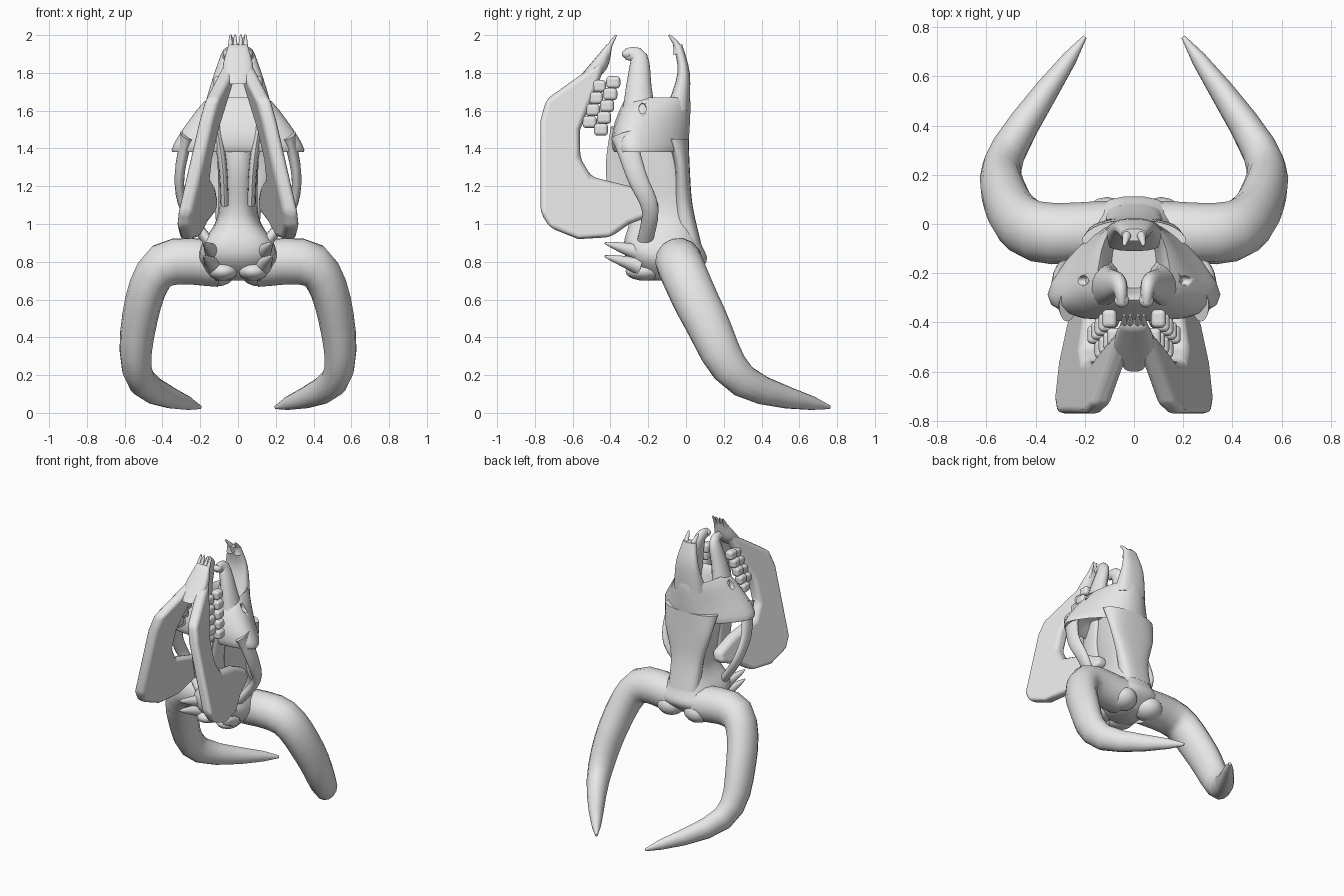
import bpy, bmesh, math
from mathutils import Vector

cube = bpy.data.objects.get("Cube")
if cube:
    bpy.data.objects.remove(cube)

grey = (.8, .8, .8, 1)
bone = bpy.data.materials.new("bone_grey")
bone.use_nodes = True
bone.diffuse_color = grey
bone.node_tree.nodes["Principled BSDF"].inputs["Base Color"].default_value = grey


def finish(name, bm, mirror=True):
    """Turn the mesh into a smooth bone object, mirrored across x if asked."""
    bmesh.ops.recalc_face_normals(bm, faces=bm.faces)
    mesh = bpy.data.meshes.new(name)
    bm.to_mesh(mesh)
    bm.free()
    mesh.materials.append(bone)
    for face in mesh.polygons:
        face.use_smooth = True
    mesh.set_sharp_from_angle(angle=math.radians(60))
    obj = bpy.data.objects.new(name, mesh)
    bpy.context.collection.objects.link(obj)
    if mirror:
        obj.modifiers.new("mirror", "MIRROR").use_mirror_merge = False
    return obj


def spline(points, steps=4):
    """Smooth curve through points of any dimension."""
    keys = [Vector(p) for p in points]
    padded = [keys[0], *keys, keys[-1]]
    result = []
    for before, start, end, after in zip(padded, padded[1:], padded[2:], padded[3:]):
        slope_in, slope_out = (end - before) / 2, (after - start) / 2
        for step in range(steps):
            t = step / steps
            ease = t * t * (3 - 2 * t)
            result.append(start.lerp(end, ease)
                          + slope_in * t * (1 - t) ** 2
                          - slope_out * t * t * (1 - t))
    return result + [keys[-1]]


def skin(name, rings, mirror):
    """Join rings of points into a closed skin."""
    bm = bmesh.new()
    loops = [[bm.verts.new(point) for point in ring] for ring in rings]
    for low, high in zip(loops, loops[1:]):
        for i in range(len(low)):
            bm.faces.new((low[i - 1], low[i], high[i], high[i - 1]))
    bm.faces.new(loops[0])
    bm.faces.new(loops[-1])
    return finish(name, bm, mirror)


def angles(sides):
    return [math.tau * (i + .5) / sides for i in range(sides)]


def loft(name, stations, power=.75):
    """Stations: height, front y, back y, front half width, back half width."""
    def soft(value):
        return math.copysign(abs(value) ** power, value)

    rings = []
    for z, front, back, wide_front, wide_back in spline(stations):
        ring = []
        for a in angles(24):
            depth = (1 + soft(math.sin(a))) / 2
            width = wide_front + (wide_back - wide_front) * depth
            ring.append((soft(math.cos(a)) * width, front + (back - front) * depth, z))
        rings.append(ring)
    return skin(name, rings, False)


def tube(name, path, start, end, power=1, squash=1):
    """Mirrored tapered tube along a smooth path; squash scales its width in x."""
    points = spline(path)
    last = len(points) - 1
    side = Vector((.2, 1, .3))
    rings = []
    for i, point in enumerate(points):
        along = (points[min(i + 1, last)] - points[max(i - 1, 0)]).normalized()
        side = (side - along * side.dot(along)).normalized()
        up = along.cross(side)
        radius = end + (start - end) * (1 - (i / last) ** power)
        ring = []
        for a in angles(14):
            offset = (side * math.cos(a) + up * math.sin(a)) * radius
            offset.x *= squash
            ring.append(point + offset)
        rings.append(ring)
    return skin(name, rings, True)


def blob(name, centre, size):
    """Mirrored pair of ellipsoids."""
    bm = bmesh.new()
    bmesh.ops.create_uvsphere(bm, u_segments=16, v_segments=10, radius=1)
    bmesh.ops.scale(bm, vec=size, verts=bm.verts)
    bmesh.ops.translate(bm, vec=centre, verts=bm.verts)
    return finish(name, bm)


def round_edges(obj, width):
    bevel = obj.modifiers.new("rounding", "BEVEL")
    bevel.width = width
    bevel.segments = 3
    bevel.harden_normals = True


def tooth_row(name, start, end, count):
    """Mirrored row of rounded cheek teeth."""
    bm = bmesh.new()
    for i in range(count):
        made = bmesh.ops.create_cube(bm, size=1)["verts"]
        bmesh.ops.scale(bm, vec=(.06, .075, .065), verts=made)
        place = Vector(start).lerp(Vector(end), i / (count - 1))
        bmesh.ops.translate(bm, vec=place, verts=made)
    round_edges(finish(name, bm), .02)


# Horns sweeping out, down and back
tube("horns", [(.1, -.03, .79), (.4, -.03, .78), (.52, .1, .5), (.51, .3, .17), (.2, .76, .03)],
     start=.125, end=.01, power=4, squash=.8)

# Cheeks and muzzle, hollow under the eye sockets and at the nose
face = loft("face", [(1.47, -.3, -.06, .26, .1), (1.38, -.38, 0, .44, .17),
                     (1.5, -.39, .02, .37, .14), (1.67, -.31, .02, .17, .11),
                     (1.52, -.26, -.03, .1, .08)])

# Small nerve openings through the cheeks
cutter = blob("cheek_opening_cutter", (.2, -.23, 1.61), (.06, .02, .03))
cutter.hide_render = True
cutter.display_type = "WIRE"
opening = face.modifiers.new("openings", "BOOLEAN")
opening.operation = "DIFFERENCE"
opening.object = cutter

# Braincase, narrow at the temples, with the poll below
loft("cranium", [(.7, -.2, 0, .1, .14), (.8, -.31, .11, .2, .2), (.9, -.33, .08, .21, .16),
                 (1.05, -.3, .04, .09, .12), (1.3, -.36, 0, .09, .12),
                 (1.5, -.36, -.02, .1, .12)])
blob("occipital_condyles", (.08, -.22, .75), (.08, .1, .05))
blob("poll_lobes", (.11, .01, .75), (.1, .1, .08))

# Forehead plate flaring into the brows
loft("forehead", [(.9, -.06, .08, .11, .12), (1.1, -.06, .035, .13, .12),
                  (1.3, -.06, .02, .2, .16), (1.45, -.1, .015, .25, .15)])

# Thin plates behind the palate
tube("palate_plates", [(.07, -.33, 1.1), (.08, -.35, 1.3), (.11, -.32, 1.5)],
     start=.07, end=.08, squash=.3)

# Nasal bones ending in hooked points
loft("nasal_bones", [(1.6, -.11, .02, .13, .11), (1.8, -.045, .02, .09, .08),
                     (1.95, -.07, -.02, .05, .05)])
tube("nasal_points", [(.03, -.04, 1.9), (.03, -.05, 1.95), (.04, -.09, 2)], start=.03, end=.005)

# Forked front of the upper jaw
tube("premaxilla", [(.13, -.25, 1.55), (.1, -.25, 1.72), (.06, -.25, 1.88), (.05, -.32, 1.9)],
     start=.11, end=.03, power=.6, squash=.7)
blob("premaxilla_knobs", (.05, -.31, 1.9), (.03, .03, .025))

# Cheek arches
tube("cheek_arches", [(.27, -.33, 1.47), (.31, -.26, 1.25), (.28, -.19, 1.08), (.15, -.22, .9)],
     start=.07, end=.04, power=.5, squash=.5)

# Spurs at the base of the skull
for height in (.9, .83):
    tube("skull_base_spurs", [(.13, -.25, height - .05), (.18, -.43, height)],
         start=.05, end=.005)

# Lower jaw halves: one outline on a plane that flares out toward the hinge
outline = [(-.4, 1.92), (-.5, 1.83), (-.74, 1.66), (-.77, 1.55), (-.77, 1.06), (-.72, .98),
           (-.57, .92), (-.4, .93), (-.3, 1), (-.14, 1.06), (-.15, 1.13), (-.3, 1.2),
           (-.5, 1.25), (-.56, 1.35), (-.56, 1.5), (-.48, 1.7)]
jaw = bmesh.new()
inner = jaw.faces.new([jaw.verts.new((.33 - .23 * z - .2 * y, y, z)) for y, z in outline])
extruded = bmesh.ops.extrude_face_region(jaw, geom=[inner], use_keep_orig=True)["geom"]
outer = [v for v in extruded if isinstance(v, bmesh.types.BMVert)]
bmesh.ops.translate(jaw, vec=(.08, 0, 0), verts=outer)
round_edges(finish("jaw_halves", jaw), .03)

# Chin joining the halves, with small front teeth
loft("chin", [(1.74, -.6, -.52, .05, .04), (1.82, -.53, -.42, .09, .07),
              (1.95, -.42, -.39, .05, .05)])
for x in (.015, .04):
    tube("front_teeth", [(x, -.42, 1.9), (x, -.4, 1.95), (x, -.37, 2)], start=.02, end=.005)

# Cheek teeth
tooth_row("upper_teeth", (.1, -.385, 1.75), (.16, -.45, 1.5), 5)
tooth_row("lower_teeth", (.08, -.46, 1.73), (.13, -.51, 1.54), 4)
